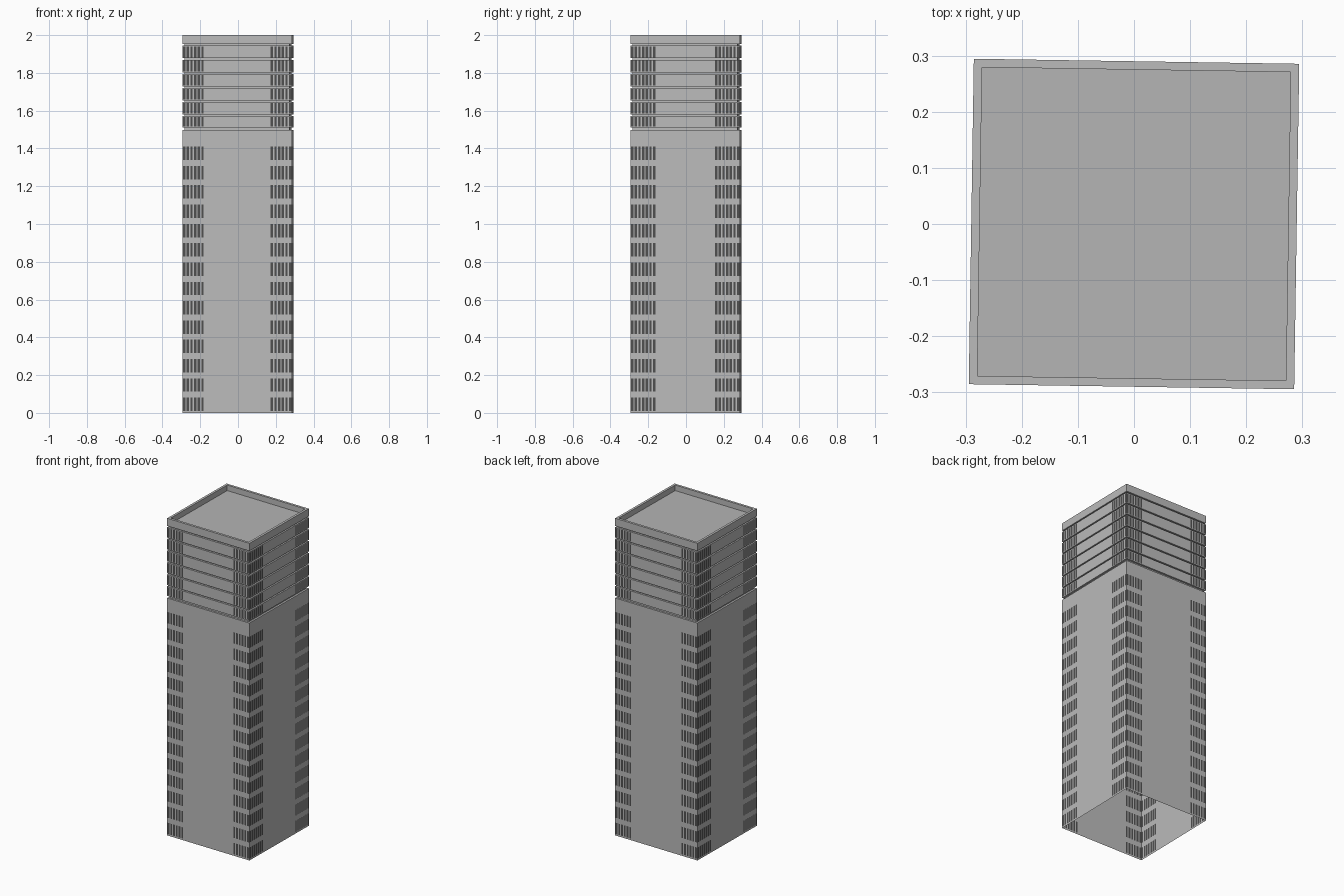
import bpy, bmesh, math
from mathutils import Matrix

cube = bpy.data.objects.get("Cube")
if cube:
    bpy.data.objects.remove(cube)

HALF = 0.29                       # half width of the tower
TURN = Matrix.Rotation(-0.0155, 4, 'Z')


def material(name, value):
    m = bpy.data.materials.new(name)
    m.use_nodes = True
    color = (value, value, value, 1)
    m.diffuse_color = color
    m.node_tree.nodes["Principled BSDF"].inputs["Base Color"].default_value = color
    return m


concrete = material("concrete grey", 0.5)
glass = material("dark glass", 0.08)
roofing = material("roof grey", 0.46)


def finish(name, bm, mats):
    bmesh.ops.remove_doubles(bm, verts=bm.verts, dist=1e-5)
    bm.transform(TURN)
    me = bpy.data.meshes.new(name)
    bm.to_mesh(me)
    bm.free()
    for m in mats:
        me.materials.append(m)
    ob = bpy.data.objects.new(name, me)
    bpy.context.collection.objects.link(ob)
    return ob


def window_spans(count):
    """Narrow panes grouped at both corners of one facade."""
    pitch, pane = 0.0195, 0.0125
    right = [(HALF - 0.003 - i * pitch - pane, HALF - 0.003 - i * pitch)
             for i in range(count)]
    return sorted(right + [(-b, -a) for a, b in right])


def quad(bm, side, pts, mat=0):
    rot = Matrix.Rotation(side * math.pi / 2, 3, 'Z')
    f = bm.faces.new([bm.verts.new(rot @ Matrix.Translation(p).translation) for p in pts])
    f.material_index = mat


def strip(bm, side, z0, z1, r, spans):
    """One horizontal strip of wall, split into panes where spans are given."""
    def panel(a, b, mat):
        quad(bm, side, [(a, -r, z0), (b, -r, z0), (b, -r, z1), (a, -r, z1)], mat)
    u = -r
    for a, b in spans:
        panel(u, a, 0)
        panel(a, b, 1)
        u = b
    panel(u, r, 0)


def ledge(bm, side, z, r0, r1):
    quad(bm, side, [(-r0, -r0, z), (r0, -r0, z), (r1, -r1, z), (-r1, -r1, z)])


def build_walls(name, levels):
    """levels: (bottom, top, half width, has windows), from the ground up."""
    bm = bmesh.new()
    for side in range(4):
        spans = window_spans(6 if side % 2 == 0 else 7)
        last = None
        for z0, z1, r, windows in levels:
            if last is not None and abs(last - r) > 1e-6:
                ledge(bm, side, z0, last, r)
            strip(bm, side, z0, z1, r, spans if windows else [])
            last = r
    return finish(name, bm, [concrete, glass])


# Main shaft: fourteen storeys of corner windows, then a plain band
shaft = []
z = 0.0
for i in range(14):
    base = 0.01 + 0.1022 * i
    shaft += [(z, base, HALF, False), (base, base + 0.071, HALF, True)]
    z = base + 0.071
shaft.append((z, 1.497, HALF, False))
build_walls("tower_shaft", shaft)

# Upper storeys: flush bands parted by narrow recessed joints
crown = []
z = 1.497
FLOOR, INSET = 0.0745, HALF - 0.012
for i in range(6):
    joint = 0.014 if i == 0 else 0.008
    top = 1.497 + FLOOR * (i + 1)
    crown += [(z, z + joint, INSET, False),
              (z + joint, z + joint + 0.005, HALF, False),
              (z + joint + 0.005, top - 0.005, HALF, True),
              (top - 0.005, top, HALF, False)]
    z = top
crown.append((z, z + 0.008, INSET, False))
build_walls("upper_storeys", crown)

# Ledge closing the top of the shaft around the first joint
bm = bmesh.new()
for side in range(4):
    ledge(bm, side, 1.497, HALF, INSET)
finish("shaft_ledge", bm, [concrete])

# Parapet ring around the roof
bm = bmesh.new()
INNER, ROOF, LOW = HALF - 0.015, 1.965, z + 0.008
for side in range(4):
    ledge(bm, side, LOW, INSET, HALF)
    strip(bm, side, LOW, 2.0, HALF, [])
    ledge(bm, side, 2.0, HALF, INNER)
    quad(bm, side, [(INNER, -INNER, ROOF), (-INNER, -INNER, ROOF),
                    (-INNER, -INNER, 2.0), (INNER, -INNER, 2.0)])
finish("roof_parapet", bm, [concrete])

# Roof deck
bm = bmesh.new()
quad(bm, 0, [(-INNER, -INNER, ROOF), (INNER, -INNER, ROOF),
             (INNER, INNER, ROOF), (-INNER, INNER, ROOF)])
finish("roof_deck", bm, [roofing])
